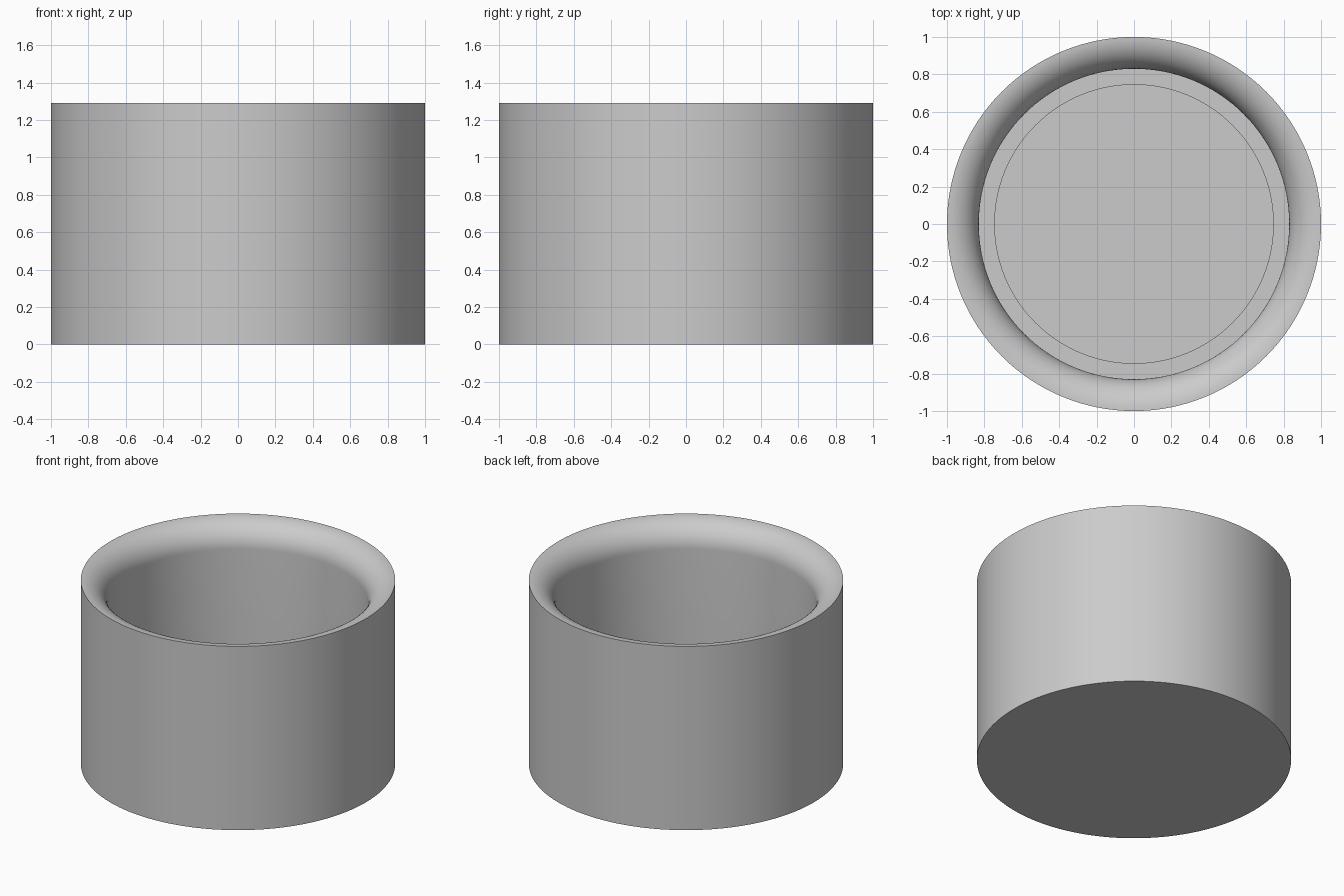
import bpy
import bmesh
from math import cos, sin, pi, radians

cube = bpy.data.objects.get("Cube")
if cube:
    bpy.data.objects.remove(cube, do_unlink=True)

OUTER, HEIGHT = 1.0, 1.29
LIP = 0.17                      # wall thickness and radius of the flared lip
BORE = OUTER - LIP
LEDGE_R, LEDGE_Z, FLOOR_Z = 0.745, 0.25, 0.17
SEGMENTS, LIP_STEPS = 128, 16

# Plain grey material
grey = bpy.data.materials.new("light_grey")
grey.use_nodes = True
colour = (0.6, 0.6, 0.6, 1.0)
grey.diffuse_color = colour
grey.node_tree.nodes["Principled BSDF"].inputs["Base Color"].default_value = colour

# Half profile: base, outer wall, rounded lip, bore, stepped floor
profile = [(0, 0), (OUTER, 0)]
for i in range(LIP_STEPS + 1):
    a = pi / 2 * (1 - i / LIP_STEPS)
    profile.append((OUTER - LIP * cos(a), HEIGHT - LIP + LIP * sin(a)))
profile += [(BORE, LEDGE_Z), (LEDGE_R, LEDGE_Z), (LEDGE_R, FLOOR_Z), (0, FLOOR_Z)]

# Spin the profile into a closed cup
bm = bmesh.new()
verts = [bm.verts.new((r, 0, z)) for r, z in profile]
edges = [bm.edges.new(pair) for pair in zip(verts, verts[1:])]
bmesh.ops.spin(bm, geom=verts + edges, cent=(0, 0, 0), axis=(0, 0, 1),
               angle=2 * pi, steps=SEGMENTS, use_merge=True)
bmesh.ops.remove_doubles(bm, verts=bm.verts, dist=0.0001)
bmesh.ops.recalc_face_normals(bm, faces=bm.faces)

mesh = bpy.data.meshes.new("round_cup")
bm.to_mesh(mesh)
bm.free()
mesh.materials.append(grey)
cup = bpy.data.objects.new("round_cup", mesh)
bpy.context.collection.objects.link(cup)

# Smooth walls, crisp corners
bpy.ops.object.select_all(action="DESELECT")
cup.select_set(True)
bpy.context.view_layer.objects.active = cup
bpy.ops.object.shade_smooth_by_angle(angle=radians(30))
